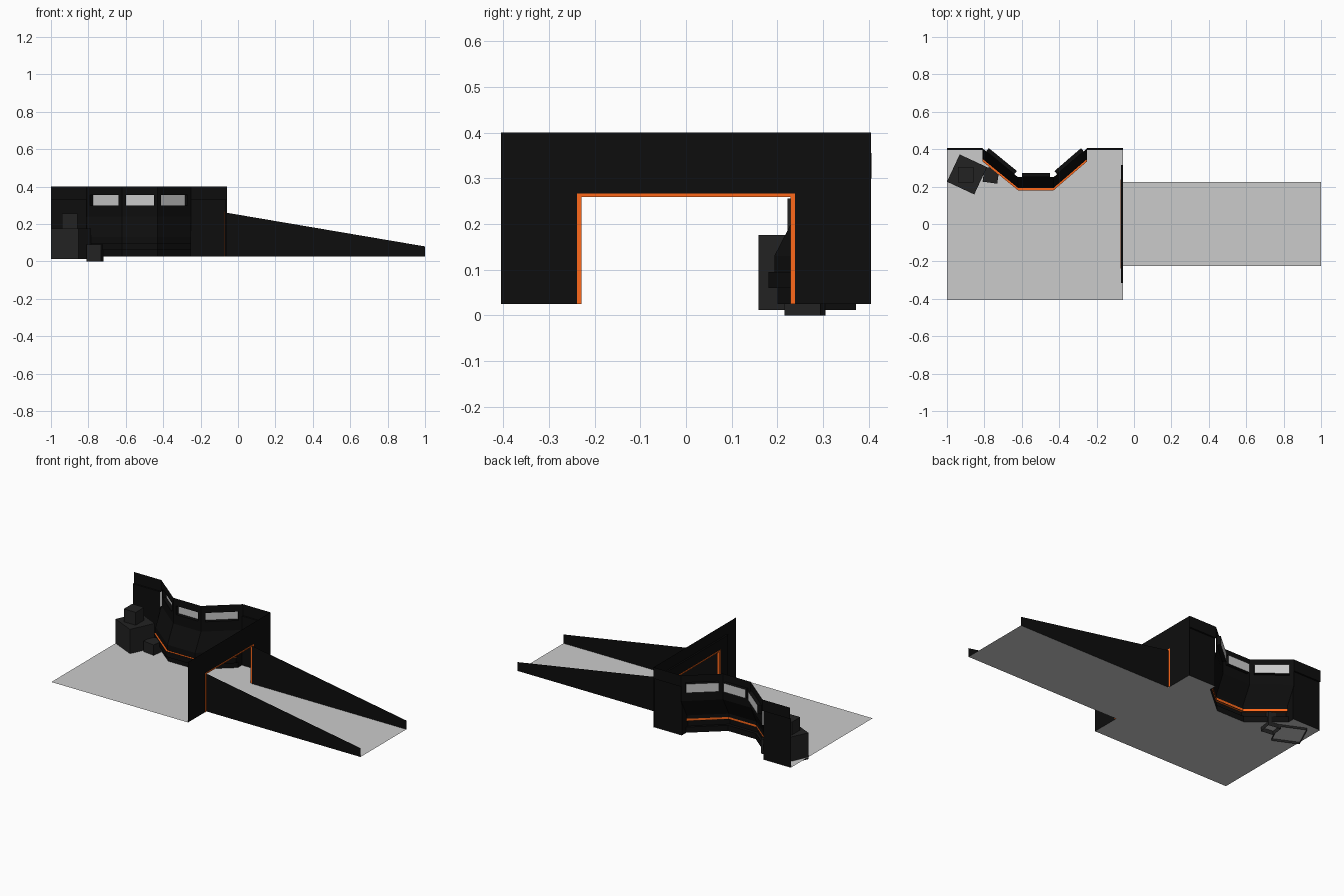
import bpy, math
from mathutils import Vector, Matrix

if "Cube" in bpy.data.objects:
    bpy.data.objects.remove(bpy.data.objects["Cube"])


def material(name, rgb):
    m = bpy.data.materials.new(name)
    m.diffuse_color = (*rgb, 1)
    m.use_nodes = True
    m.node_tree.nodes["Principled BSDF"].inputs["Base Color"].default_value = m.diffuse_color
    return m


BLACK = material("black_panel", (0.004, 0.004, 0.004))
DARK = material("dark_crate", (0.016, 0.016, 0.016))
ORANGE = material("orange_trim", (1.0, 0.14, 0.01))
F, TOP = 0.025, 0.40            # floor height, wall top


def mesh(name, polys, mat=None):
    """Object made of loose polygons given as point lists."""
    verts, faces = [], []
    for p in polys:
        faces.append(list(range(len(verts), len(verts) + len(p))))
        verts += [tuple(v) for v in p]
    me = bpy.data.meshes.new(name)
    me.from_pydata(verts, [], faces)
    ob = bpy.data.objects.new(name, me)
    bpy.context.collection.objects.link(ob)
    if mat:
        me.materials.append(mat)
    return ob


def box(x0, x1, y0, y1, z0, z1):
    """Six faces of a box, bottom first."""
    p = [(x, y, z) for z in (z0, z1) for x, y in ((x0, y0), (x1, y0), (x1, y1), (x0, y1))]
    ids = [(3, 2, 1, 0), (4, 5, 6, 7)] + [(i, (i + 1) % 4, (i + 1) % 4 + 4, i + 4) for i in range(4)]
    return [[p[i] for i in f] for f in ids]


# bay path: x stations and y shift of each
XS = (-0.81, -0.62, -0.43, -0.25)
DY = (0.155, 0, 0, 0.155)


def sweep(a, b):
    """Strips along the bay between profile points a and b (y, z)."""
    return [[(XS[i], a[0] + DY[i], a[1]), (XS[i + 1], a[0] + DY[i + 1], a[1]),
             (XS[i + 1], b[0] + DY[i + 1], b[1]), (XS[i], b[0] + DY[i], b[1])] for i in range(3)]


# room floor with the bay notch
notch = [(x, 0.2 + d, F) for x, d in reversed(list(zip(XS, DY)))]
mesh("room_floor", [[(-1, -0.405, F), (-0.06, -0.405, F), (-0.06, 0.4, F), (-0.25, 0.4, F)]
                    + notch + [(-0.81, 0.4, F), (-1, 0.4, F)]])

# entrance ramp floor and tapering side walls
R = 0.225
mesh("ramp_floor", [[(-0.06, -R, F), (1, -R, F), (1, R, F), (-0.06, R, F)]])
for s, n in ((-1, "front"), (1, "back")):
    mesh("ramp_wall_" + n, [[(-0.06, s * R, F), (1, s * R, F), (1, s * R, 0.08),
                             (-0.06, s * R, 0.26)][::-s]], BLACK)

# back wall either side of the bay, with a stepped upper band
prof = [(0.395, F), (0.395, 0.33), (0.405, 0.33), (0.405, TOP)]
for n, x0, x1 in (("left", -1, -0.81), ("right", -0.25, -0.06)):
    mesh("back_wall_" + n, [[(x0, *a), (x1, *a), (x1, *b), (x0, *b)]
                            for a, b in zip(prof, prof[1:])], BLACK)


def arch(x, w, h, wi, hi):
    """Flat U-shaped surround in the plane x, between outer and inner opening."""
    return [[(x, -w, F), (x, -wi, F), (x, -wi, hi), (x, wi, hi), (x, wi, F),
             (x, w, F), (x, w, h), (x, -w, h)]]


def reveal(x0, x1, w, h):
    """U-shaped strip running through the depth."""
    u = [(-w, F), (-w, h), (w, h), (w, F)]
    return [[(x0, *a), (x1, *a), (x1, *b), (x0, *b)] for a, b in zip(u, u[1:])]


# doorway wall, raised inner surround and orange trim
mesh("door_wall", arch(-0.06, 0.405, TOP, 0.236, 0.265), BLACK)
mesh("door_surround", arch(-0.07, 0.315, 0.33, 0.236, 0.265) + reveal(-0.07, -0.06, 0.315, 0.33), BLACK)
mesh("door_trim", arch(-0.058, 0.238, 0.267, 0.228, 0.259) + arch(-0.072, 0.238, 0.267, 0.228, 0.259)
     + reveal(-0.072, -0.058, 0.228, 0.259) + reveal(-0.072, -0.058, 0.238, 0.267), ORANGE)

# bay console: lower profile swept along the bay, orange strip on the ledge
low = [(0.2, F), (0.2, 0.06), (0.18, 0.06), (0.18, 0.095), (0.193, 0.095), (0.193, 0.13), (0.25, 0.24)]
panels = []
for i, (a, b) in enumerate(zip(low, low[1:])):
    if i != 3:
        panels += sweep(a, b)
mesh("bay_console", panels, BLACK)
mesh("bay_trim", sweep(low[3], low[4]) + sweep((0.195, 0.097), (0.195, 0.11)), ORANGE)

# bay upper wall with three recessed windows
wall, glass = [], []
T = (0, 0.105, 0.895, 1)
Z = (0.24, 0.30, 0.355, TOP)
for i in range(3):
    a = Vector((XS[i], 0.25 + DY[i], 0))
    b = Vector((XS[i + 1], 0.25 + DY[i + 1], 0))
    out = Vector((a.y - b.y, b.x - a.x, 0)).normalized() * 0.022

    def pt(t, z):
        return a.lerp(b, t) + Vector((0, 0, z))

    for j in range(3):
        for k in range(3):
            if (j, k) != (1, 1):
                wall.append([pt(T[j], Z[k]), pt(T[j + 1], Z[k]), pt(T[j + 1], Z[k + 1]), pt(T[j], Z[k + 1])])
    rim = [pt(T[1], Z[1]), pt(T[2], Z[1]), pt(T[2], Z[2]), pt(T[1], Z[2])]
    for k in range(4):
        p, q = rim[k], rim[(k + 1) % 4]
        wall.append([p, q, q + out, p + out])
    glass.append([p + out for p in rim])
mesh("bay_window_wall", wall, BLACK)
mesh("bay_windows", glass)

# end cheeks closing the bay to the back wall
for n, x in (("left", XS[0]), ("right", XS[-1])):
    mesh("bay_cheek_" + n, [[(x, y + 0.155, z) for y, z in low] + [(x, 0.395, 0.24), (x, 0.395, F)]], BLACK)

# crates, open underneath
for n, x, y, z0, z1, s, ang in (("large_crate", -0.893, 0.265, 0.012, 0.176, 0.161, -25),
                                ("top_crate", -0.90, 0.263, 0.176, 0.256, 0.082, 0),
                                ("small_crate", -0.765, 0.26, 0.0, 0.09, 0.079, -8)):
    h = s / 2
    ob = mesh(n, box(-h, h, -h, h, z0, z1)[1:], DARK)
    ob.data.transform(Matrix.Translation((x, y, 0)) @ Matrix.Rotation(math.radians(ang), 4, 'Z'))
